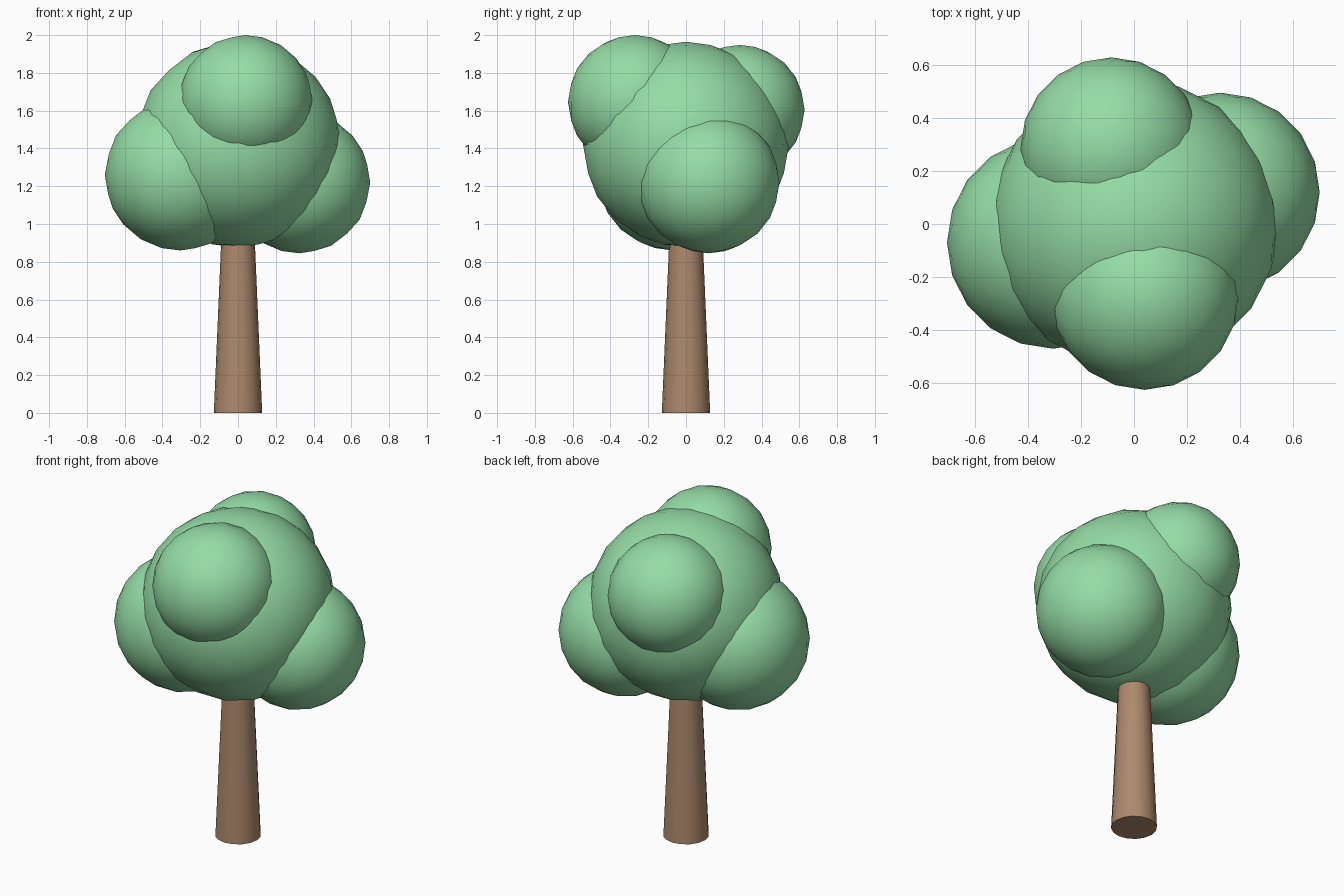
import bpy
import math

if "Cube" in bpy.data.objects:
    bpy.data.objects.remove(bpy.data.objects["Cube"])


def material(name, color):
    mat = bpy.data.materials.new(name)
    mat.diffuse_color = color
    mat.use_nodes = True
    mat.node_tree.nodes["Principled BSDF"].inputs["Base Color"].default_value = mat.diffuse_color
    return mat


bark = material("bark", (0.42, 0.25, 0.15, 1))
leaf = material("leaf", (0.30, 0.72, 0.38, 1))

# Tapered trunk, its top buried in the crown
TRUNK_HEIGHT = 1.05
bpy.ops.mesh.primitive_cone_add(vertices=16, radius1=0.128, radius2=0.083,
                                depth=TRUNK_HEIGHT,
                                location=(0, 0, TRUNK_HEIGHT / 2))
trunk = bpy.context.object
trunk.name = "trunk"
trunk.data.materials.append(bark)
bpy.ops.object.shade_smooth_by_angle(angle=math.radians(40))


# Rounded clumps of foliage
def foliage(name, center, radius):
    bpy.ops.mesh.primitive_ico_sphere_add(subdivisions=3, radius=radius,
                                          location=center)
    ball = bpy.context.object
    ball.name = name
    ball.data.materials.append(leaf)
    bpy.ops.object.shade_smooth()


foliage("crown_center", (0, 0, 1.42), 0.545)
foliage("crown_left", (-0.305, -0.07, 1.26), 0.40)
foliage("crown_right", (0.325, 0.12, 1.22), 0.375)
foliage("crown_front", (0.04, -0.27, 1.645), 0.355)
foliage("crown_back", (-0.085, 0.285, 1.605), 0.343)
